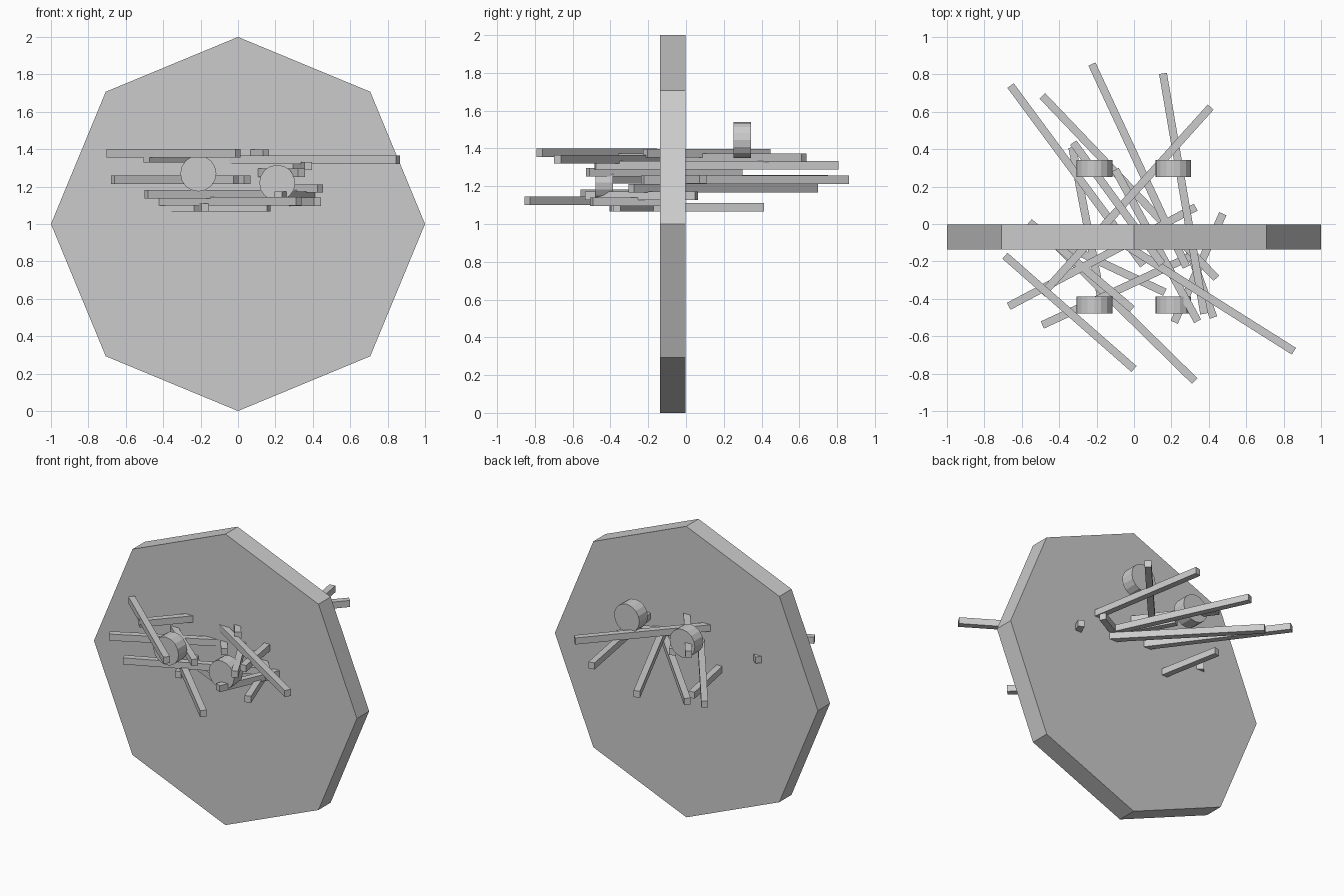
import bpy, math
from mathutils import Vector


def cylinder(name, sides, radius, depth, loc, turn=0.0):
    """Cylinder whose axis runs along y."""
    bpy.ops.mesh.primitive_cylinder_add(vertices=sides, radius=radius, depth=depth,
                                        location=loc, rotation=(math.pi / 2, turn, 0))
    bpy.context.object.name = name
    return bpy.context.object


def bar(name, start, end, z, width=0.042, height=0.045):
    """Level square bar between two points in plan."""
    a, b = Vector(start), Vector(end)
    mid, d = (a + b) / 2, b - a
    bpy.ops.mesh.primitive_cube_add(size=1, location=(mid.x, mid.y, z),
                                    rotation=(0, 0, math.atan2(d.y, d.x)))
    ob = bpy.context.object
    ob.name = name
    ob.scale = (d.length, width, height)


# Upright octagonal plate
cylinder("octagon_plate", 8, 1.0, 0.133, (0, -0.07, 1.0))

# Round pegs on both sides of the plate
for x, y, z in [(-0.212, -0.433, 1.27), (0.21, -0.433, 1.22),
                (-0.212, 0.297, 1.385), (0.21, 0.297, 1.445)]:
    cylinder("round_peg", 16, 0.096, 0.093, (x, y, z))

# Scattered bars: start, end, height
bars = [
    # bars standing in front
    ((-0.69, -0.17), (0.00, -0.775), 1.378),
    ((0.855, -0.68), (-0.05, -0.11), 1.343),
    ((0.325, -0.84), (-0.51, -0.02), 1.122),
    ((-0.49, -0.54), (0.33, -0.16), 1.16),
    ((0.165, -0.365), (-0.40, -0.10), 1.09),
    ((0.425, -0.50), (0.27, -0.07), 1.118),
    # bars passing through the plate
    ((-0.66, 0.74), (0.05, -0.22), 1.237),
    ((-0.49, 0.685), (0.44, -0.29), 1.19),
    ((-0.225, 0.855), (0.28, -0.23), 1.235),
    ((0.155, 0.805), (0.375, -0.48), 1.31),
    ((0.41, 0.625), (-0.49, -0.375), 1.35),
    ((-0.33, 0.41), (-0.175, -0.40), 1.088),
    ((-0.325, 0.435), (0.15, -0.215), 1.375),
    ((0.34, -0.52), (-0.10, 0.29), 1.275),
    ((-0.67, -0.44), (0.33, 0.09), 1.237),
    ((0.475, 0.055), (0.215, -0.525), 1.15),
    ((-0.56, 0.01), (-0.01, -0.455), 1.237),
]
for start, end, z in bars:
    bar("scattered_bar", start, end, z)
